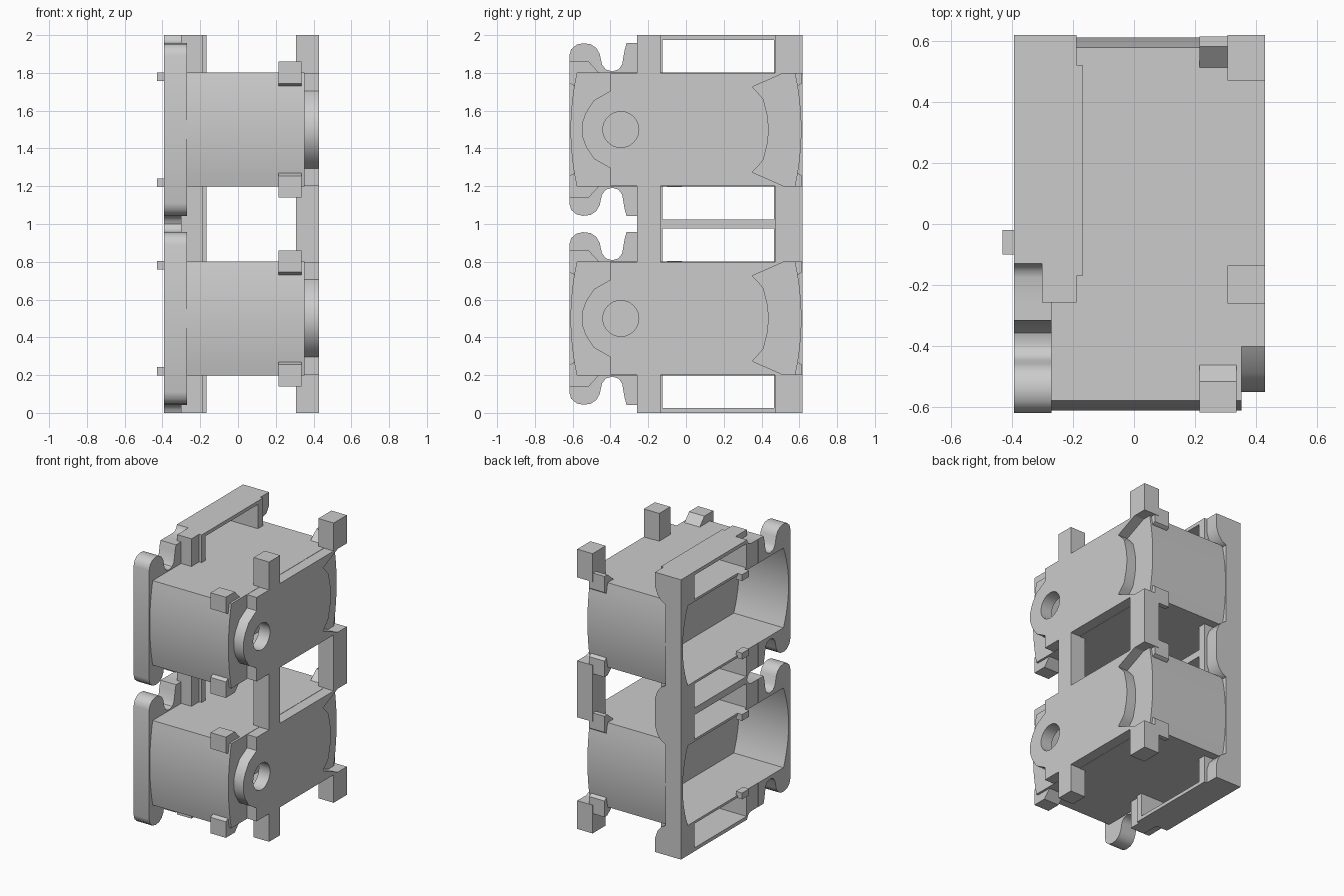
import bpy
import bmesh
from math import sin, cos, pi, radians
from mathutils import Vector

if "Cube" in bpy.data.objects:
    bpy.data.objects.remove(bpy.data.objects["Cube"], do_unlink=True)

grey = bpy.data.materials.new("plain grey")
grey.use_nodes = True
grey.diffuse_color = (0.6, 0.6, 0.6, 1)
grey.node_tree.nodes["Principled BSDF"].inputs["Base Color"].default_value = (0.6, 0.6, 0.6, 1)


def prism(name, outline, start, end, zc=0.0, axis="x"):
    """Extrude a (y, z) outline along x, or an (x, z) outline along y."""
    bm = bmesh.new()
    if axis == "x":
        points = [(start, a, z + zc) for a, z in outline]
        offset = Vector((end - start, 0, 0))
    else:
        points = [(a, start, z + zc) for a, z in outline]
        offset = Vector((0, end - start, 0))
    face = bm.faces.new([bm.verts.new(p) for p in points])
    ext = bmesh.ops.extrude_face_region(bm, geom=[face])
    moved = [g for g in ext["geom"] if isinstance(g, bmesh.types.BMVert)]
    bmesh.ops.translate(bm, verts=moved, vec=offset)
    bmesh.ops.recalc_face_normals(bm, faces=bm.faces)
    mesh = bpy.data.meshes.new(name)
    bm.to_mesh(mesh)
    bm.free()
    mesh.materials.append(grey)
    ob = bpy.data.objects.new(name, mesh)
    bpy.context.collection.objects.link(ob)
    return ob


def box(name, x0, x1, y0, y1, z0, z1):
    return prism(name, [(y0, z0), (y1, z0), (y1, z1), (y0, z1)], x0, x1)


def cut(ob, cutter):
    """Subtract a cutter and apply the result."""
    cutter.hide_render = True
    mod = ob.modifiers.new("opening", "BOOLEAN")
    mod.operation = "DIFFERENCE"
    mod.solver = "EXACT"
    mod.object = cutter
    bpy.context.view_layer.objects.active = ob
    bpy.ops.object.modifier_apply(modifier=mod.name)
    bpy.data.objects.remove(cutter, do_unlink=True)


def bowed(half, corner, middle, n=12):
    """Rectangle outline whose two ends bow outwards."""
    end = []
    for i in range(n + 1):
        t = 2 * i / n - 1
        end.append((corner + (middle - corner) * (1 - t * t), half * t))
    return end + [(-y, -z) for y, z in end]


def mirrored(top):
    """Close an outline by mirroring its upper half in z."""
    return top + [(y, -z) for y, z in reversed(top)]


def flipped(outline, s):
    return [(a, s * z) for a, z in outline]


def circle(r, y, n=32):
    return [(y + r * cos(2 * pi * i / n), r * sin(2 * pi * i / n)) for i in range(n)]


def cavity(zc, x0=-0.5, x1=0.0):
    return prism("cavity_cutter", bowed(0.285, 0.54, 0.598), x0, x1, zc)


# Hook outline: end lobe, rounded notch and upright prong
hook_top = [(-0.618, 0.39), (-0.608, 0.425), (-0.58, 0.449), (-0.545, 0.457), (-0.505, 0.452),
            (-0.475, 0.432), (-0.457, 0.4), (-0.445, 0.345), (-0.425, 0.318), (-0.39, 0.308),
            (-0.357, 0.318), (-0.338, 0.345), (-0.325, 0.42), (-0.315, 0.457), (-0.255, 0.457)]

# Web beside the prong, with a small fillet up to the frame
web = [(-0.26, 0.295), (-0.26, 0.457), (-0.175, 0.457), (-0.153, 0.464), (-0.137, 0.48),
       (-0.13, 0.5), (-0.125, 0.5), (-0.125, 0.295)]

# End plate outline: faceted boss at the front, bowed tongue at the back
plate = mirrored([(-0.55, 0.035), (-0.53, 0.09), (-0.487, 0.155), (-0.4, 0.205), (-0.4, 0.3),
                  (0.52, 0.3), (0.35, 0.225), (0.385, 0.19), (0.41, 0.16), (0.43, 0.08),
                  (0.437, 0.02)])

# Corner clips and the rounded shoulder of the back upright
front_clip = [(-0.58, 0.225), (-0.617, 0.245), (-0.617, 0.36), (-0.515, 0.36), (-0.46, 0.3),
              (-0.46, 0.225)]
back_clip = [(0.585, 0.225), (0.614, 0.245), (0.614, 0.36), (0.58, 0.36), (0.51, 0.3),
             (0.51, 0.225)]
shoulder = [(-0.3, 0.29), (-0.27, 0.29), (-0.235, 0.31), (-0.207, 0.345), (-0.188, 0.4),
            (-0.188, 0.5), (-0.3, 0.5)]

for label, zc in (("lower", 0.5), ("upper", 1.5)):
    # Housing with bowed ends, an open cup and a closed chamber behind it
    body = prism(label + "_housing", bowed(0.302, 0.578, 0.611), -0.392, 0.352, zc)
    cut(body, cavity(zc))
    cut(body, cavity(zc, 0.02, 0.34))
    hooks = prism(label + "_hook_plate", mirrored(hook_top), -0.393, -0.27, zc)
    cut(hooks, cavity(zc))
    # End plate, with a round port into the chamber
    end = prism(label + "_end_plate", plate, 0.352, 0.428, zc)
    for part in (body, end):
        cut(part, prism("port_cutter", circle(0.095, -0.345), 0.3, 0.6, zc))

    for s in (-1, 1):
        tag = label + ("_top" if s > 0 else "_bottom")
        prism(tag + "_front_clip", flipped(front_clip, s), 0.215, 0.336, zc)
        prism(tag + "_back_clip", flipped(back_clip, s), 0.215, 0.336, zc)
        prism(tag + "_web", flipped(web, s), -0.392, -0.29, zc)
        prism(tag + "_shoulder", flipped(shoulder, s), 0.47, 0.618, zc, axis="y")
        # Small locating tabs on the open rim
        z0, z1 = sorted((zc + s * 0.258, zc + s * 0.303))
        box(tag + "_tab", -0.43, -0.38, -0.10, -0.02, z0, z1)
        # Posts and stiles outside the housing
        z0, z1 = sorted((zc + s * 0.298, zc + s * 0.5))
        box(tag + "_middle_post", 0.306, 0.428, -0.26, -0.135, z0, z1)
        box(tag + "_back_post", 0.306, 0.428, 0.47, 0.618, z0, z1)
        box(tag + "_inner_post", -0.301, -0.188, -0.257, -0.13, z0, z1)
        box(tag + "_front_stile", -0.301, -0.168, -0.17, -0.125, z0, z1)
        box(tag + "_back_stile", -0.392, -0.168, 0.465, 0.52, z0, z1)

# Back upright of the frame, opened where it meets the cavities
upright = box("back_upright", -0.393, -0.272, 0.47, 0.618, 0, 2)
for zc in (0.5, 1.5):
    cut(upright, cavity(zc))

# Thin rails across the windows
for label, z0, z1 in (("bottom", 0, 0.025), ("middle", 0.975, 1.025), ("top", 1.975, 2)):
    box(label + "_rail", -0.392, -0.168, -0.13, 0.52, z0, z1)

# Smooth curves, crisp corners
bpy.ops.object.select_all(action="DESELECT")
for ob in bpy.context.collection.objects:
    if ob.type == "MESH":
        ob.select_set(True)
        bpy.context.view_layer.objects.active = ob
bpy.ops.object.shade_smooth_by_angle(angle=radians(38))
